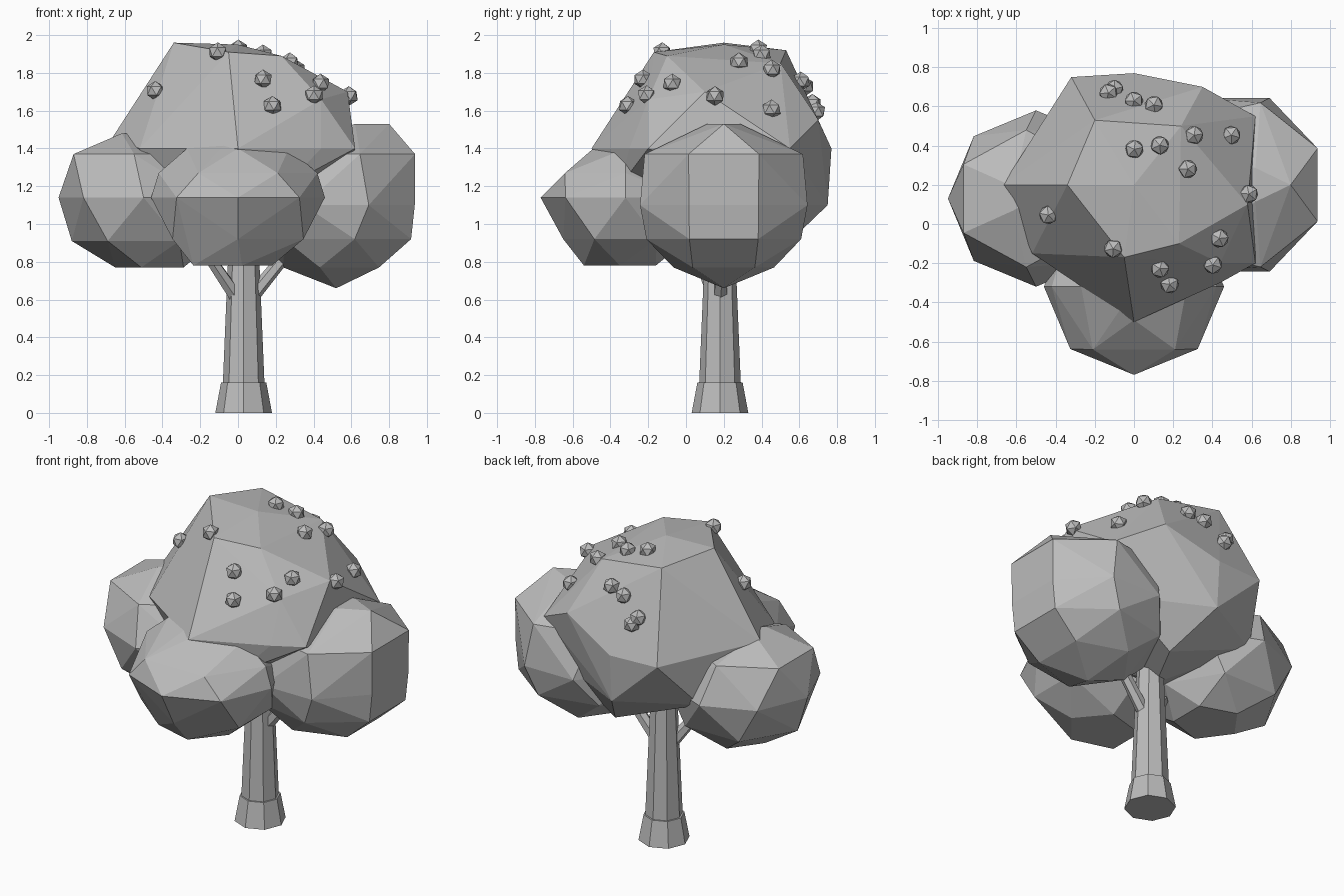
import bpy
import bmesh
from math import cos, pi, radians, sin
from mathutils import Matrix, Vector
from mathutils.bvhtree import BVHTree

default_cube = bpy.data.objects.get("Cube")
if default_cube:
    bpy.data.objects.remove(default_cube, do_unlink=True)

# Single grey used on the whole tree
grey = bpy.data.materials.new("plain_grey")
grey.use_nodes = True
grey_value = (0.5, 0.5, 0.5, 1)
grey.diffuse_color = grey_value
grey.node_tree.nodes["Principled BSDF"].inputs["Base Color"].default_value = grey_value


def make_object(name, bm):
    """Turn a bmesh into a flat shaded grey object."""
    bmesh.ops.recalc_face_normals(bm, faces=bm.faces)
    mesh = bpy.data.meshes.new(name)
    bm.to_mesh(mesh)
    bm.free()
    mesh.materials.append(grey)
    obj = bpy.data.objects.new(name, mesh)
    bpy.context.collection.objects.link(obj)
    return obj


def faceted_hull(name, corners):
    """Irregular convex lump of leaves wrapped around its corner points."""
    bm = bmesh.new()
    for corner in corners:
        bm.verts.new(corner)
    bmesh.ops.convex_hull(bm, input=bm.verts)
    unused = [vert for vert in bm.verts if not vert.link_faces]
    bmesh.ops.delete(bm, geom=unused, context='VERTS')
    return make_object(name, bm)


def ring(height, center, radii, sides, half_turn=False):
    """Level polygon; a half turn shifts its corners by half a side."""
    shift = pi / sides if half_turn else 0
    angles = [2 * pi * step / sides + shift for step in range(sides)]
    return [(center[0] + radii[0] * cos(angle), center[1] + radii[1] * sin(angle), height)
            for angle in angles]


def leaf_clump(name, rings):
    """Leaf lump wrapped around a stack of level rings."""
    faceted_hull(name, [corner for settings in rings for corner in ring(*settings)])


def tapered_post(name, start, end, start_radius, end_radius, sides):
    """Tapered prism running from one point to another."""
    start, end = Vector(start), Vector(end)
    axis = end - start
    bm = bmesh.new()
    bmesh.ops.create_cone(bm, cap_ends=True, segments=sides, radius1=start_radius,
                          radius2=end_radius, depth=axis.length)
    aim = axis.to_track_quat('Z', 'Y').to_matrix().to_4x4()
    bm.transform(Matrix.Translation((start + end) / 2) @ aim)
    return make_object(name, bm)


def fruit(name, center, radius, turn):
    """Small twenty-sided fruit turned about its upright axis."""
    bm = bmesh.new()
    bmesh.ops.create_icosphere(bm, subdivisions=1, radius=radius)
    bm.transform(Matrix.Translation(center) @ Matrix.Rotation(radians(turn), 4, 'Z'))
    return make_object(name, bm)


# Trunk with a flared foot and two side branches
trunk_spot = Vector((0.03, 0.18, 0))
foot_top = trunk_spot + Vector((0, 0, 0.16))
tapered_post("trunk_foot", trunk_spot, foot_top, 0.15, 0.12, 8)
tapered_post("trunk", foot_top, trunk_spot + Vector((0, 0, 1)), 0.11, 0.075, 8)
tapered_post("right_branch", (0, 0.16, 0.6), (-0.17, 0.06, 0.85), 0.04, 0.03, 6)
tapered_post("left_branch", (0.06, 0.18, 0.6), (0.33, 0.2, 0.93), 0.04, 0.03, 6)

# Main crown, listed from the top down
crown_corners = [
    (-0.34, 0.2, 1.96), (0, 0.2, 1.95), (-0.2, 0.53, 1.92),
    (0.24, 0.5, 1.85), (-0.05, -0.17, 1.91), (0.23, -0.1, 1.89),
    (0.58, 0.1, 1.7), (0.44, -0.2, 1.66), (0.35, 0.7, 1.55),
    (-0.67, 0.2, 1.45), (-0.52, -0.15, 1.4), (0, -0.5, 1.4),
    (0.44, -0.3, 1.4), (0.62, -0.2, 1.4), (0.62, 0.55, 1.4),
    (0, 0.77, 1.4), (-0.32, 0.75, 1.4), (0.25, -0.35, 1.2),
    (0, 0.75, 1.1), (-0.45, 0.5, 1.1), (0.5, 0.5, 1.1),
    (0.15, 0.5, 0.86), (0, 0.2, 0.84), (-0.3, -0.1, 1),
]
crown = faceted_hull("main_crown", crown_corners)

# Leaf clump on the left side, reaching down below the others
left_center = (0.52, 0.2)
leaf_clump("left_clump", [
    (1.53, (0.68, 0.2), (0.12, 0.1), 3),
    (1.37, (0.55, 0.2), (0.43, 0.43), 7, True),
    (1.1, left_center, (0.45, 0.48), 8, True),
    (0.92, left_center, (0.44, 0.42), 7, True),
    (0.77, left_center, (0.28, 0.28), 5, True),
    (0.66, left_center, (0, 0), 1),
])

# Leaf clump on the right side, with a flat underside
right_center = (-0.5, 0.13)
leaf_clump("right_clump", [
    (1.48, (-0.58, 0.13), (0.07, 0.07), 3),
    (1.37, (-0.55, 0.13), (0.37, 0.35), 6, True),
    (1.14, right_center, (0.45, 0.45), 8),
    (0.91, right_center, (0.38, 0.37), 6),
    (0.77, (-0.45, 0.13), (0.2, 0.2), 5, True),
])

# Leaf clump at the front, coming to a blunt point
front_center = (0, -0.32)
leaf_clump("front_clump", [
    (1.44, front_center, (0.1, 0.1), 3),
    (1.4, front_center, (0.27, 0.17), 4),
    (1.27, front_center, (0.42, 0.37), 6),
    (1.14, front_center, (0.46, 0.45), 8),
    (0.92, front_center, (0.4, 0.33), 6, True),
    (0.78, (-0.05, -0.35), (0.23, 0.2), 5),
])

# Small fruit dropped onto the crown from above
crown_surface = BVHTree.FromPolygons(
    [vert.co for vert in crown.data.vertices],
    [face.vertices[:] for face in crown.data.polygons])
fruit_spots = [
    (-0.43, 0.05), (-0.1, -0.12), (0.13, -0.22), (0.18, -0.3),
    (0.4, -0.2), (0.43, -0.07), (0.58, 0.15), (0.49, 0.45),
    (0.3, 0.45), (0.27, 0.28), (0.13, 0.4), (0, 0.38),
    (0, 0.62), (0.1, 0.6), (-0.1, 0.68), (-0.13, 0.66),
]
for number, (x, y) in enumerate(fruit_spots, start=1):
    spot, normal, _, _ = crown_surface.ray_cast(Vector((x, y, 3)), Vector((0, 0, -1)))
    fruit(f"fruit_{number}", spot + normal * 0.01, 0.052, 25 * number)
